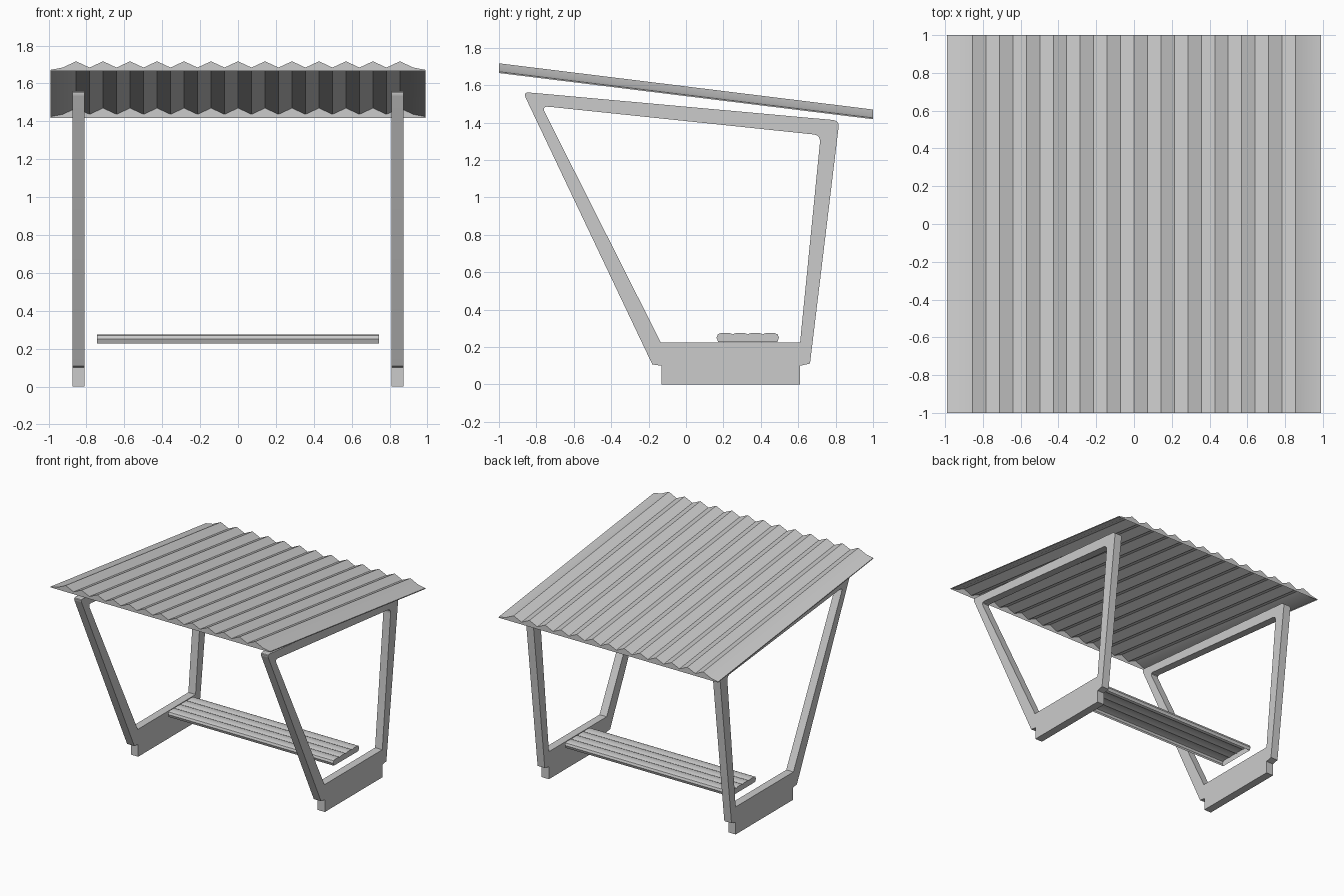
import bpy, bmesh, math
from mathutils import Vector

if "Cube" in bpy.data.objects:
    bpy.data.objects.remove(bpy.data.objects["Cube"])


def finish(name, mesh):
    ob = bpy.data.objects.new(name, mesh)
    bpy.context.collection.objects.link(ob)
    bpy.ops.object.select_all(action='DESELECT')
    ob.select_set(True)
    bpy.context.view_layer.objects.active = ob
    bpy.ops.object.shade_smooth_by_angle(angle=math.radians(30))
    return ob


def shell(name, start, end):
    """Sweep between two matching section lines, cap both ends, leave the underside open."""
    bm = bmesh.new()
    a = [bm.verts.new(p) for p in start]
    b = [bm.verts.new(p) for p in end]
    for i in range(len(a) - 1):
        bm.faces.new((a[i], a[i + 1], b[i + 1], b[i]))
    bm.faces.new(a[::-1])
    bm.faces.new(b)
    bm.normal_update()
    # the widest swept face must look upward
    if sum(f.normal.z * f.calc_area() for f in bm.faces) < 0:
        bmesh.ops.reverse_faces(bm, faces=bm.faces[:])
    mesh = bpy.data.meshes.new(name)
    bm.to_mesh(mesh)
    bm.free()
    return finish(name, mesh)


def rounded(points, steps=5):
    """Each point is (y, z, cut); a cut above zero rounds that corner."""
    out = []
    n = len(points)
    for i, (y, z, cut) in enumerate(points):
        p = Vector((y, z))
        if not cut:
            out.append(p)
            continue
        a = p + (Vector(points[i - 1][:2]) - p).normalized() * cut
        b = p + (Vector(points[(i + 1) % n][:2]) - p).normalized() * cut
        for k in range(steps + 1):
            t = k / steps
            out.append(a * (1 - t) ** 2 + p * 2 * t * (1 - t) + b * t * t)
    return out


# Side frames: outer outline with one opening, extruded along x
outer = [(-0.13, 0, 0), (0.61, 0, 0), (0.61, 0.10, 0), (0.663, 0.112, 0),
         (0.82, 1.411, 0.035), (-0.872, 1.564, 0.035), (-0.18, 0.107, 0),
         (-0.13, 0.10, 0)]
opening = [(-0.135, 0.225, 0), (0.61, 0.225, 0),
           (0.72, 1.333, 0.04), (-0.772, 1.489, 0.04)]
curve = bpy.data.curves.new("frame_outline", 'CURVE')
curve.dimensions = '2D'
curve.fill_mode = 'BOTH'
curve.extrude = 0.0325
for outline in (outer, opening):
    pts = rounded(outline)
    spline = curve.splines.new('POLY')
    spline.points.add(len(pts) - 1)
    for sp, p in zip(spline.points, pts):
        sp.co = (p.x, p.y, 0, 1)
    spline.use_cyclic_u = True
helper = bpy.data.objects.new("frame_outline", curve)
bpy.context.collection.objects.link(helper)
depsgraph = bpy.context.evaluated_depsgraph_get()
frame_mesh = bpy.data.meshes.new_from_object(helper.evaluated_get(depsgraph))
bpy.data.objects.remove(helper)
bm = bmesh.new()
bm.from_mesh(frame_mesh)
bmesh.ops.remove_doubles(bm, verts=bm.verts[:], dist=1e-4)
bmesh.ops.recalc_face_normals(bm, faces=bm.faces[:])
bm.to_mesh(frame_mesh)
bm.free()
for side, x in (("left", -0.8425), ("right", 0.8425)):
    frame = finish(side + "_frame", frame_mesh)
    frame.rotation_euler = (math.pi / 2, 0, math.pi / 2)
    frame.location.x = x

# Corrugated roof: zigzag section with short flared edges, sloping to the back
PITCH = 0.1425
section = [(-0.99, 0), (-0.99, 0.007), (-0.925, 0.019)]
for i in range(25):
    section.append(((i - 12) * PITCH / 2, 0.019 if i % 2 else 0.052))
section += [(0.925, 0.019), (0.99, 0.007), (0.99, 0)]
shell("roof", [(x, -1, 1.665 + h) for x, h in section],
      [(x, 1, 1.418 + h) for x, h in section])

# Bench seat: four shallow slats pressed into one hollow top
seat = [(0.172, 0.227), (0.163, 0.25), (0.170, 0.268)]
for i in range(4):
    y = 0.17 + i * 0.08
    seat += [(y + 0.014, 0.274), (y + 0.066, 0.274)]
    if i < 3:
        seat.append((y + 0.08, 0.268))
seat += [(0.49, 0.268), (0.497, 0.25), (0.488, 0.227)]
shell("bench_seat", [(-0.745, y, z) for y, z in seat],
      [(0.745, y, z) for y, z in seat])
